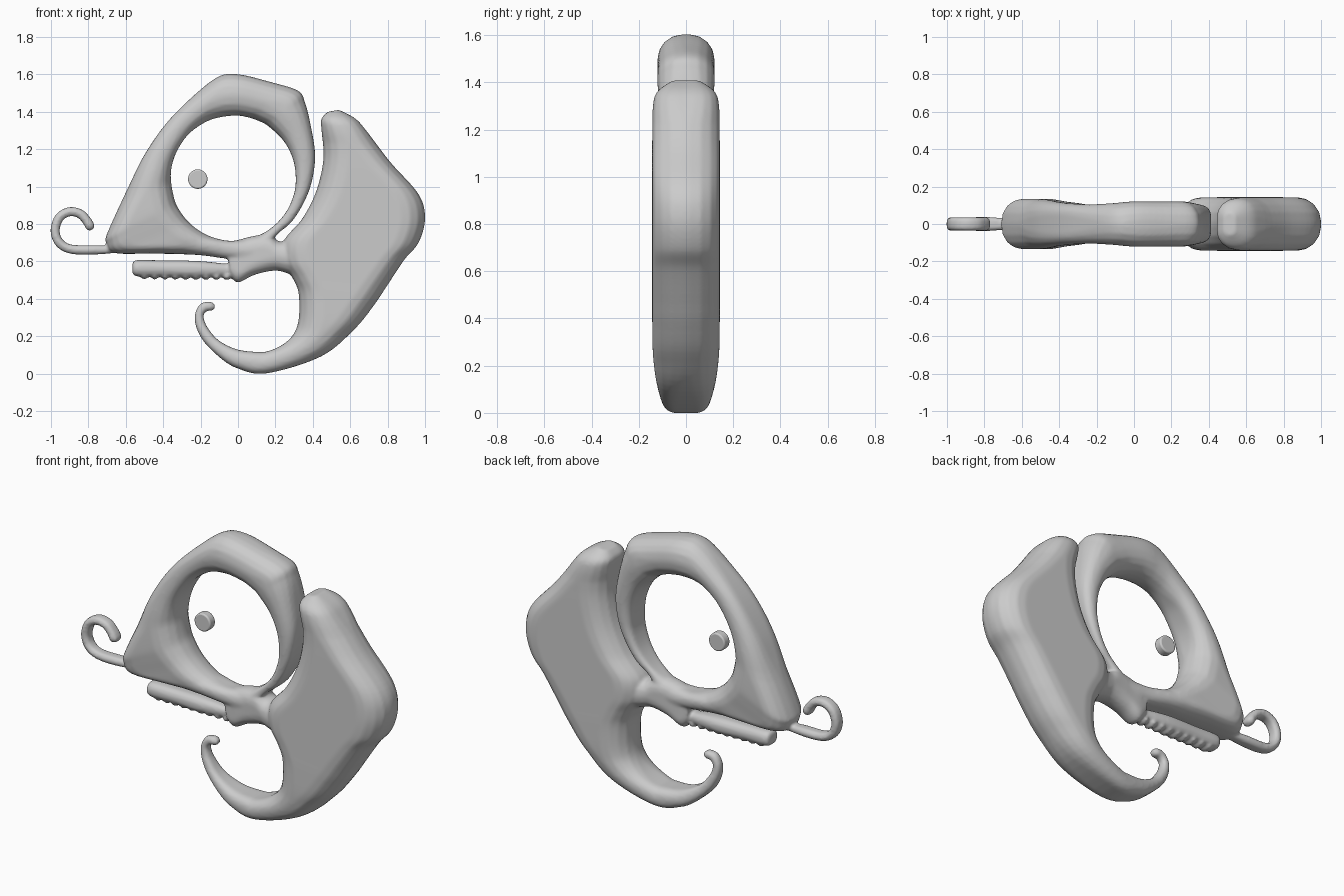
import bpy, bmesh, math
from mathutils import Vector

if "Cube" in bpy.data.objects:
    bpy.data.objects.remove(bpy.data.objects["Cube"])


def smooth_rows(rows, closed, steps=6):
    """Catmull-Rom interpolation through rows of numbers."""
    n, out = len(rows), []
    rows = [Vector(r) for r in rows]
    get = (lambda i: rows[i % n]) if closed else (lambda i: rows[max(0, min(n - 1, i))])
    for i in range(n if closed else n - 1):
        a, b, c, d = (get(i + k) for k in (-1, 0, 1, 2))
        for s in range(steps):
            t = s / steps
            out.append(0.5 * (2 * b + (c - a) * t + (2 * a - 5 * b + 4 * c - d) * t * t
                              + (3 * b - a - 3 * c + d) * t ** 3))
    if not closed:
        out.append(rows[-1])
    return out


def loft(bm, rows, closed=False, roundness=0.9):
    """Rows are (edge1 x, z, edge2 x, z, half depth); each gives a rounded section."""
    rings = []
    for ax, az, bx, bz, t in smooth_rows(rows, closed):
        a, b = Vector((ax, 0, az)), Vector((bx, 0, bz))
        mid, w = (a + b) / 2, (b - a).length / 2
        u, r = (b - a).normalized(), min((b - a).length / 2, t) * roundness
        ring = []
        for k in range(20):
            ang = math.radians((k // 5) * 90 + (k % 5) * 22.5)
            sx = 1 if k // 5 in (0, 3) else -1
            sy = 1 if k // 5 in (0, 1) else -1
            p = mid + u * (sx * (w - r) + r * math.cos(ang))
            p.y = sy * (t - r) + r * math.sin(ang)
            ring.append(bm.verts.new(p))
        rings.append(ring)
    for i in range(len(rings) if closed else len(rings) - 1):
        p, q = rings[i], rings[(i + 1) % len(rings)]
        for k in range(20):
            m = (k + 1) % 20
            bm.faces.new((p[k], p[m], q[m], q[k]))
    if not closed:
        bm.faces.new(rings[0][::-1])
        bm.faces.new(rings[-1])


def tube(bm, path, w, t):
    """Round bar along an x-z path with tapered tips."""
    rows, n = [], len(path)
    for i, (x, z) in enumerate(path):
        p, q = path[max(0, i - 1)], path[min(n - 1, i + 1)]
        d = Vector((q[0] - p[0], q[1] - p[1])).normalized()
        k = 0.55 if i in (0, n - 1) else 1
        rows.append((x - d.y * w * k, z + d.x * w * k, x + d.y * w * k, z - d.x * w * k, t * k))
    loft(bm, rows)


bm = bmesh.new()

# head: ring around the big eye hole (angle on hole, outer x, outer z, half depth)
head = [(90, 0, 1.60, .12), (110, -.11, 1.585, .11), (128, -.26, 1.465, .105),
        (142, -.39, 1.33, .11), (160, -.50, 1.17, .12), (178, -.58, 1.01, .13),
        (200, -.695, .76, .135), (212, -.705, .70, .13), (225, -.66, .645, .12),
        (240, -.45, .642, .11), (255, -.22, .635, .09), (270, -.06, .615, .075),
        (290, .10, .60, .07), (308, .20, .735, .06), (325, .285, .81, .07),
        (340, .352, .915, .08), (355, .395, 1.03, .09), (375, .412, 1.17, .10),
        (395, .388, 1.33, .11), (415, .358, 1.45, .12), (425, .32, 1.513, .12),
        (437, .17, 1.56, .12)]
loft(bm, [(-.025 + .335 * math.cos(math.radians(a)), 1.045 + .335 * math.sin(math.radians(a)),
           x, z, t) for a, x, z, t in head], closed=True)

# back and trunk: one sweep from the top of the back to the curled tip
loft(bm, [(.48, 1.40, .54, 1.41, .06), (.445, 1.36, .625, 1.365, .12),
          (.447, 1.30, .685, 1.30, .14), (.457, 1.15, .815, 1.13, .143),
          (.42, .98, .965, .96, .143), (.345, .83, 1.0, .83, .143),
          (.245, .71, .965, .70, .143), (.24, .60, .89, .61, .143),
          (.29, .515, .80, .475, .143), (.325, .425, .73, .37, .143),
          (.32, .265, .62, .235, .14), (.26, .17, .44, .09, .125),
          (.14, .115, .14, .0, .10), (.01, .125, -.02, .035, .08)])
loft(bm, [(.14, .115, .14, .0, .10), (.01, .125, -.02, .035, .08),
          (-.10, .175, -.14, .125, .055), (-.165, .25, -.207, .21, .04),
          (-.185, .31, -.232, .30, .03), (-.165, .335, -.205, .37, .028),
          (-.145, .335, -.15, .385, .028), (-.125, .345, -.125, .37, .018)])

# neck bridge
loft(bm, [(-.06, .70, -.04, .52, .055), (.02, .72, 0, .487, .065), (.08, .735, .08, .525, .07),
          (.16, .742, .17, .548, .078), (.235, .705, .24, .545, .09), (.35, .75, .35, .50, .12)])

# lower jaw bar with a row of ridges underneath
tube(bm, [(-.565, .564), (-.54, .564), (-.4, .562), (-.2, .558), (0, .555)], .043, .055)
for i in range(9):
    ball = bmesh.ops.create_icosphere(bm, subdivisions=2, radius=.022)["verts"]
    for v in ball:
        v.co = Vector((v.co.x - .50 + i * .055, v.co.y * 2, v.co.z + .525 - i * .0005))

# curled feeler at the mouth
tube(bm, [(-.60, .665), (-.75, .662), (-.89, .665), (-.955, .70), (-.978, .765), (-.955, .835),
          (-.90, .866), (-.845, .855), (-.81, .82), (-.79, .785), (-.782, .77)], .024, .036)

bmesh.ops.recalc_face_normals(bm, faces=bm.faces)
mesh = bpy.data.meshes.new("body")
bm.to_mesh(mesh)
bm.free()
body = bpy.data.objects.new("body", mesh)
bpy.context.collection.objects.link(body)

# fuse all body parts into one soft skin
remesh = body.modifiers.new("fuse", 'REMESH')
remesh.mode = 'VOXEL'
remesh.voxel_size = .009
remesh.use_smooth_shade = True
soften = body.modifiers.new("soften", 'SMOOTH')
soften.factor = .5
soften.iterations = 5

# floating pupil disc
bpy.ops.mesh.primitive_cylinder_add(vertices=40, radius=.052, depth=.05,
                                    location=(-.215, 0, 1.04), rotation=(math.pi / 2, 0, 0))
pupil = bpy.context.object
pupil.name = "pupil"
bev = pupil.modifiers.new("edge", 'BEVEL')
bev.width = .008
bev.segments = 3
bpy.ops.object.shade_smooth_by_angle()
